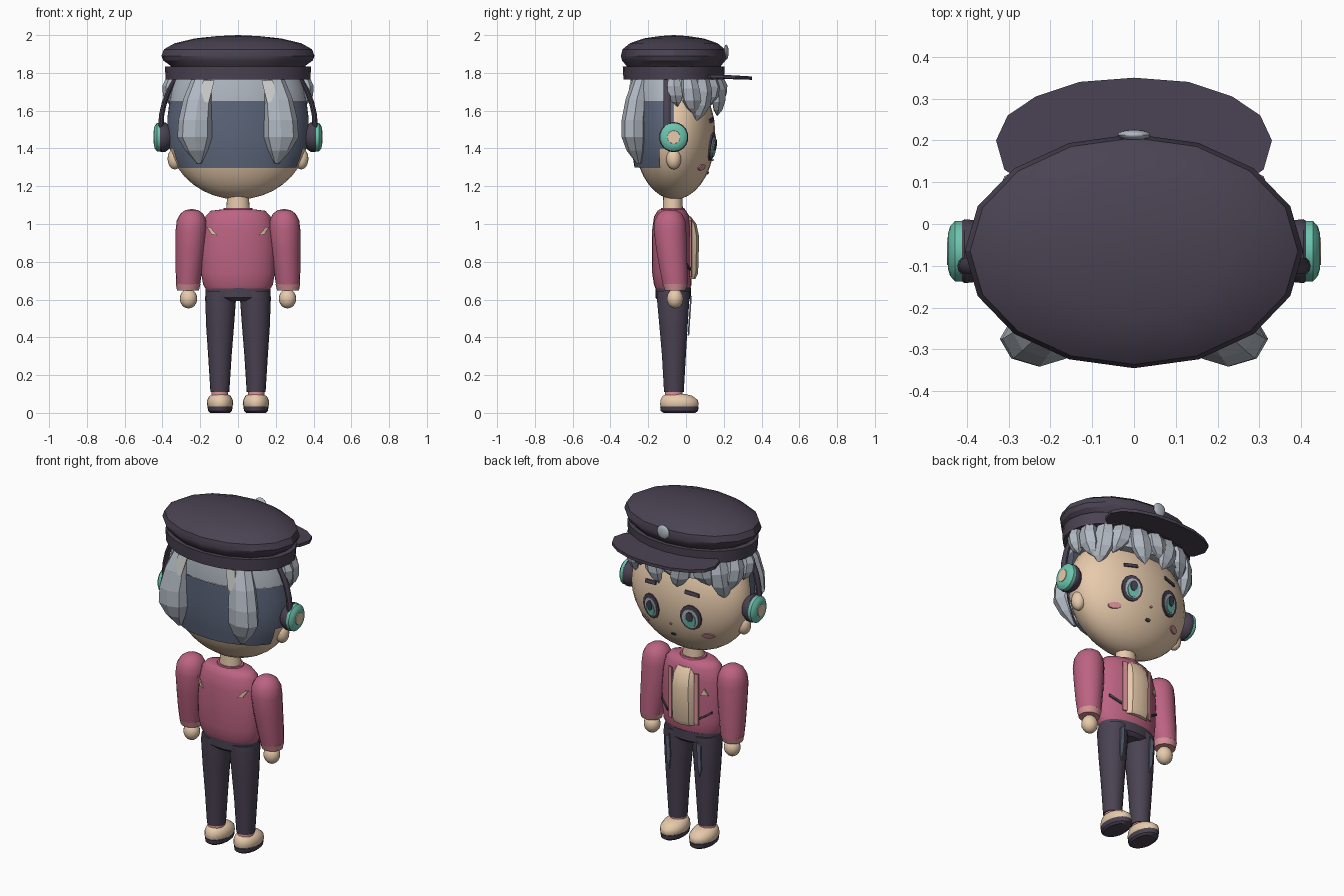
import bpy, bmesh, math
from mathutils import Vector

if "Cube" in bpy.data.objects:
    bpy.data.objects.remove(bpy.data.objects["Cube"])


def material(name, rgb):
    m = bpy.data.materials.new(name)
    lin = [((c / 255 + 0.055) / 1.055) ** 2.4 for c in rgb]
    m.diffuse_color = (*lin, 1)
    m.use_nodes = True
    m.node_tree.nodes["Principled BSDF"].inputs["Base Color"].default_value = m.diffuse_color
    return m


CHAR = material("charcoal", (74, 66, 82))
HAIR = material("silver_grey", (178, 185, 195))
SLATE = material("slate_blue", (94, 104, 125))
SKIN = material("skin", (234, 205, 174))
PINK = material("rose", (188, 99, 130))
BLUSH = material("light_rose", (216, 146, 152))
TEAL = material("teal", (108, 196, 174))
PALE = material("pale_grey", (205, 206, 204))


def finish(name, bm, mats, smooth=35):
    bmesh.ops.remove_doubles(bm, verts=bm.verts, dist=1e-5)
    bmesh.ops.recalc_face_normals(bm, faces=bm.faces)
    me = bpy.data.meshes.new(name)
    bm.to_mesh(me)
    bm.free()
    ob = bpy.data.objects.new(name, me)
    bpy.context.collection.objects.link(ob)
    for m in mats if isinstance(mats, list) else [mats]:
        me.materials.append(m)
    if smooth:
        bpy.ops.object.select_all(action='DESELECT')
        ob.select_set(True)
        bpy.context.view_layer.objects.active = ob
        bpy.ops.object.shade_smooth_by_angle(angle=math.radians(smooth))
    return ob


def loft(name, rings, mat, n=20, axis='z', smooth=35, cap=True, keep=None, turn=0, at=(0, 0, 0)):
    """Stack of ellipses (height, centre x, centre y, radius x, radius y)."""
    bm = bmesh.new()
    rows = []
    for h, cx, cy, rx, ry in rings:
        row = []
        for i in range(n):
            a = 2 * math.pi * i / n
            x, y = cx + rx * math.cos(a), cy + ry * math.sin(a)
            p = Vector((h, y, x) if axis == 'x' else (x, y, h))
            c, s = math.cos(turn), math.sin(turn)
            row.append(bm.verts.new((p.x * c - p.y * s + at[0], p.x * s + p.y * c + at[1], p.z + at[2])))
        rows.append(row)
    for a, b in zip(rows, rows[1:]):
        for i in range(n):
            j = (i + 1) % n
            bm.faces.new((a[i], a[j], b[j], b[i]))
    if cap:
        for row, r in ((rows[0], rings[0]), (rows[-1], rings[-1])):
            if r[3] > 1e-4:
                bm.faces.new(row)
    if keep:
        drop = [f for f in bm.faces if not keep(f.calc_center_median())]
        bmesh.ops.delete(bm, geom=drop, context='FACES')
    return finish(name, bm, mat, smooth)


def ball(name, c, r, mat, n=16, m=10):
    rings = [(c[2] - r[2] * math.cos(math.pi * k / m), c[0], c[1],
              r[0] * math.sin(math.pi * k / m), r[1] * math.sin(math.pi * k / m)) for k in range(m + 1)]
    return loft(name, rings, mat, n)


def decal(name, pts, surf, off, mat):
    """Thin painted patch laid on a surface y = surf(x, z)."""
    bm = bmesh.new()
    cx, cz = sum(p[0] for p in pts) / len(pts), sum(p[1] for p in pts) / len(pts)
    mid = bm.verts.new((cx, surf(cx, cz) + off, cz))
    vs = [bm.verts.new((x, surf(x, z) + off, z)) for x, z in pts]
    fs = [bm.faces.new((mid, vs[i], vs[(i + 1) % len(vs)])) for i in range(len(vs))]
    ext = bmesh.ops.extrude_face_region(bm, geom=fs)
    for v in ext['geom']:
        if isinstance(v, bmesh.types.BMVert):
            v.co.y -= math.copysign(0.008, off)
    return finish(name, bm, mat, 0)


def oval(x, z, rx, rz, n=14):
    return [(x + rx * math.cos(2 * math.pi * i / n), z + rz * math.sin(2 * math.pi * i / n)) for i in range(n)]


def box(x, z, rx, rz, tilt=0):
    return [(x - rx, z - rz - tilt), (x + rx, z - rz + tilt), (x + rx, z + rz + tilt), (x - rx, z + rz - tilt)]


def face_y(x, z):
    return -0.06 + 0.215 * math.sqrt(max(0, 1 - (x / 0.37) ** 2 - ((z - 1.47) / 0.34) ** 2))


def chest_y(x, z):
    return -0.075 + 0.105 * math.sqrt(max(0, 1 - (x / 0.2) ** 2))


def back_y(x, z):
    return -0.15 - chest_y(x, z)


# Head and neck
ball("head", (0, -0.06, 1.47), (0.37, 0.215, 0.34), SKIN, 28, 18)
loft("neck", [(1.04, 0, -0.07, .065, .055), (1.11, 0, -0.07, .06, .052), (1.17, 0, -0.07, .055, .05)], SKIN)

# Close-cropped hair: slate below, silver above
EL = -0.065
loft("cropped_hair", [(1.30, 0, EL, .328, .208), (1.35, 0, EL, .35, .216), (1.4, 0, EL, .365, .224),
     (1.47, 0, EL, .375, .23), (1.56, 0, EL, .374, .235), (1.65, 0, EL, .363, .237)], SLATE, 36, cap=False,
     keep=lambda c: c.y < (-0.13 if c.z < 1.4 else -0.06))
loft("upper_hair", [(1.65, 0, EL, .363, .235), (1.72, 0, EL, .353, .235), (1.79, 0, EL, .33, .225)], HAIR, 28)


def lock(name, deg, top, tip, width, depth, lean=0.0, mat=HAIR, bulge=0.0):
    a = math.radians(deg)
    L = top - tip
    prof = ((0, .7, .7), (.35, .95, 1), (.65, 1, .9), (.85, .6, .6), (1, 0, 0))
    rings = [(top - L * t, bulge * math.sin(math.pi * t), lean * t * t, depth * d, width * w) for t, w, d in prof]
    loft(name, rings, mat, 6, smooth=0, turn=a, at=(.345 * math.cos(a), EL + .228 * math.sin(a), 0))


# Fringe around the forehead and temples
for k, (deg, tip, w, lean) in enumerate([(0, 1.62, .045, .02), (20, 1.58, .055, .03), (40, 1.54, .06, -.04),
        (57, 1.61, .06, -.05), (73, 1.57, .06, .04), (90, 1.63, .06, .05), (106, 1.58, .06, -.04),
        (122, 1.61, .06, .05), (140, 1.53, .06, .04), (160, 1.58, .055, -.03), (180, 1.62, .045, -.02)]):
    lock(f"fringe_lock_{k}", deg, 1.79, tip, w, .04, lean, bulge=.018)

# Two big locks at the back
for s, side in ((-1, "left"), (1, "right")):
    loft(f"back_lock_{side}", [(1.77, s * .18, -.23, .065, .05), (1.66, s * .21, -.26, .08, .06),
         (1.55, s * .225, -.275, .09, .066), (1.46, s * .228, -.275, .093, .066),
         (1.39, s * .22, -.265, .06, .05), (1.32, s * .205, -.25, .012, .012)], HAIR, 8, smooth=0)
    decal(f"back_streak_{side}", [(s * .125, 1.76), (s * .185, 1.76), (s * .205, 1.66), (s * .155, 1.64)],
          lambda x, z: -.285 - .17 * (1.76 - z), -.009, PALE)

# Face details
for s, side in ((-1, "left"), (1, "right")):
    for part, dx, dz, rx, rz, off, mat in (("rim", 0, 0, .06, .075, .009, CHAR), ("white", 0, -.005, .046, .058, .013, HAIR),
            ("iris", 0, -.012, .032, .045, .017, TEAL), ("pupil", 0, .008, .02, .03, .021, CHAR)):
        decal(f"eye_{part}_{side}", oval(s * (.13 + dx), 1.41 + dz, rx, rz), face_y, off, mat)
    decal(f"eyebrow_{side}", box(s * .135, 1.55, .04, .01, -s * .006), face_y, .008, CHAR)
    decal(f"cheek_{side}", oval(s * .205, 1.30, .032, .016), face_y, .006, BLUSH)
    ball(f"ear_{side}", (s * .335, -.065, 1.345), (.038, .04, .056), SKIN)
decal("mouth", oval(0, 1.27, .016, .008, 8), face_y, .006, CHAR)
decal("nose", oval(0, 1.34, .007, .006, 6), face_y, .008, BLUSH)

# Headphones
for s, side in ((-1, "left"), (1, "right")):
    cy, cz = -.065, 1.46
    for part, prof, mat in (("pad", ((.36, .06), (.385, .078), (.405, .08), (.422, .07)), CHAR),
                            ("shell", ((.412, .076), (.428, .076), (.440, .062), (.445, .045)), TEAL),
                            ("button", ((.44, .036), (.448, .034)), SKIN)):
        loft(f"headphone_{part}_{side}", [(s * x, cz, cy, r, r * .97) for x, r in prof], mat, 18, axis='x')
    loft(f"headphone_band_{side}", [(z, s * x, -.1, .014, .02) for z, x in
         ((1.5, .41), (1.58, .404), (1.65, .388), (1.71, .363), (1.76, .335), (1.8, .3))], CHAR, 10)

# Cap: crown, band, peak, badge
loft("cap_crown", [(1.815, 0, EL, .345, .24), (1.84, 0, EL, .36, .252), (1.865, 0, EL, .395, .274),
     (1.89, 0, EL, .405, .28), (1.925, 0, EL, .392, .271), (1.957, 0, EL, .335, .232),
     (1.982, 0, EL, .23, .16), (1.995, 0, EL, .11, .075), (2.0, 0, EL, 0, 0)], CHAR, 16, smooth=30)
loft("cap_band", [(1.765, 0, EL, .383, .266), (1.835, 0, EL, .387, .27)], CHAR, 24)
half = [(.31, .13), (.33, .2), (.302, .26), (.235, .305), (.13, .34)]
outline = half + [(0, .35)] + [(-x, y) for x, y in reversed(half)] + [(-.2, .06), (.2, .06)]
bm = bmesh.new()
low = [bm.verts.new((x, y, 1.772 - .06 * max(0, y - .2))) for x, y in outline]
high = [bm.verts.new((v.co.x, v.co.y, v.co.z + .018)) for v in low]
bm.faces.new(low)
bm.faces.new(high)
for i in range(len(low)):
    j = (i + 1) % len(low)
    bm.faces.new((low[i], low[j], high[j], high[i]))
finish("cap_peak", bm, CHAR, 0)
ball("cap_badge", (0, .213, 1.91), (.04, .013, .04), HAIR, 12, 8)

# Jacket
loft("jacket", [(.655, 0, -.07, .17, .09), (.68, 0, -.07, .185, .1), (.74, 0, -.075, .195, .104),
     (.86, 0, -.075, .198, .106), (.97, 0, -.075, .188, .104), (1.04, 0, -.075, .172, .094),
     (1.07, 0, -.075, .145, .075), (1.078, 0, -.075, .08, .065)], PINK, 24, smooth=50)
loft("collar", [(1.06, 0, -.07, .085, .07), (1.085, 0, -.07, .075, .062)], PINK)
loft("shirt_front", [(.71, 0, .02, .07, .03), (.74, 0, .022, .075, .042), (.93, 0, .024, .075, .046),
     (1.0, 0, .015, .07, .04), (1.04, 0, -.005, .06, .03)], SKIN, 8, smooth=30)
for s, side in ((-1, "left"), (1, "right")):
    decal(f"lapel_{side}", box(s * .085, .87, .012, .15), chest_y, .009, BLUSH)
    decal(f"pocket_{side}", box(s * .135, .78, .03, .007, s * .02), chest_y, .012, CHAR)
    decal(f"shoulder_mark_{side}", [(s * .165, .985), (s * .15, .985), (s * .11, .94), (s * .14, .945)], back_y, -.009, SKIN)
decal("chest_patch", [(-.15, .9), (-.11, .9), (-.13, .94)], chest_y, .014, SKIN)

# Arms, hands, legs and shoes
for s, side in ((-1, "left"), (1, "right")):
    arm = [(1.08, .245, 0), (1.073, .245, .035), (1.055, .245, .06), (1.02, .246, .078), (.97, .247, .083),
           (.86, .252, .078), (.75, .26, .07), (.68, .264, .063)]
    loft(f"sleeve_{side}", [(z, s * x, -.085 + .1 * max(0, .95 - z), r, r * 1.05) for z, x, r in arm], PINK, 18, smooth=50)
    loft(f"cuff_{side}", [(.648, s * .265, -.058, .058, .055), (.682, s * .264, -.058, .065, .066)], BLUSH, 18)
    ball(f"hand_{side}", (s * .262, -.058, .605), (.046, .044, .052), SKIN)
    loft(f"trouser_leg_{side}", [(.11, s * .096, -.064, .05, .053), (.3, s * .096, -.064, .062, .064),
         (.45, s * .095, -.066, .073, .075), (.61, s * .092, -.068, .082, .088), (.645, s * .09, -.068, .08, .088)], CHAR, 18)
    decal(f"trouser_streak_{side}", [(s * .09, .62), (s * .115, .6), (s * .112, .46), (s * .098, .41), (s * .088, .5)],
          lambda x, z: -.066 + .055 + .066 * (z - .11), .008, SLATE)
    loft(f"sock_{side}", [(.07, s * .096, -.064, .045, .05), (.115, s * .096, -.064, .044, .047)], BLUSH, 14)
    loft(f"shoe_{side}", [(.03, s * .095, -.035, .064, .098), (.045, s * .095, -.035, .07, .104),
         (.068, s * .095, -.036, .068, .1), (.09, s * .095, -.045, .056, .08), (.1, s * .095, -.055, .035, .05)], SKIN, 18, smooth=50)
    loft(f"sole_{side}", [(0, s * .095, -.035, .052, .085), (.01, s * .095, -.035, .063, .1),
         (.035, s * .095, -.035, .067, .104)], CHAR, 18)

# Trouser waist
loft("waist", [(.592, 0, -.068, .1, .075), (.61, 0, -.068, .17, .094), (.665, 0, -.068, .172, .094)], CHAR, 24)
